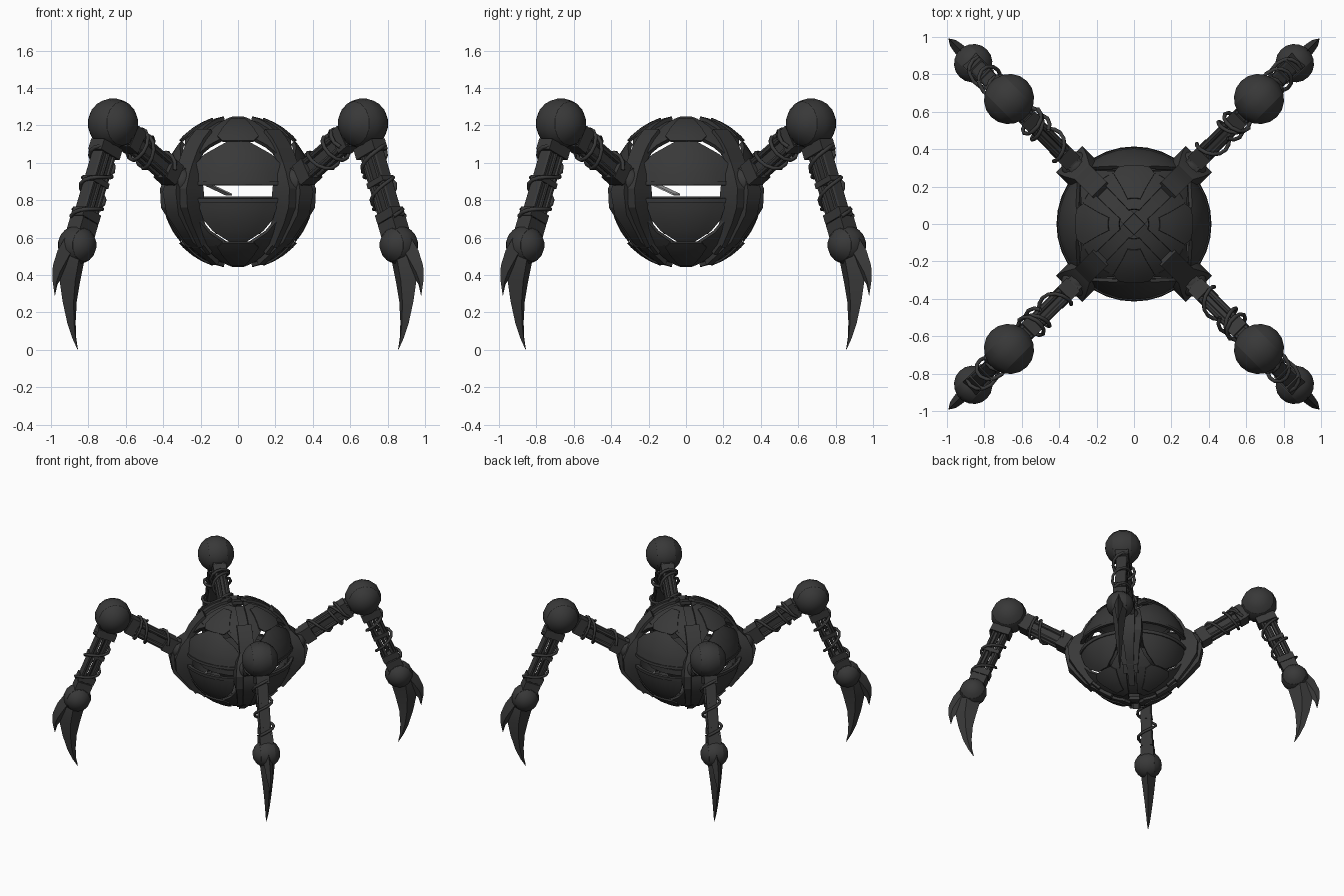
import bpy, bmesh, math
from mathutils import Vector, Matrix

cube = bpy.data.objects.get("Cube")
if cube:
    bpy.data.objects.remove(cube)

ZC = 0.845          # height of the body centre
Q = math.sqrt(2)    # legs lie on the diagonals


def material(name, grey):
    m = bpy.data.materials.new(name)
    m.use_nodes = True
    colour = (grey, grey, grey, 1)
    m.diffuse_color = colour
    m.node_tree.nodes["Principled BSDF"].inputs["Base Color"].default_value = colour
    return m


DARK = material("dark_metal", 0.04)
PALE = material("pale_metal", 0.45)


def place(name, data, angles):
    for i, a in enumerate(angles):
        ob = bpy.data.objects.new(f"{name}_{i + 1}", data)
        ob.rotation_euler.z = math.radians(a)
        bpy.context.collection.objects.link(ob)


SIDES = (0, 90, 180, 270)
DIAGONALS = (45, 135, 225, 315)


def finish(name, bm, angles=DIAGONALS, mat=DARK):
    bmesh.ops.recalc_face_normals(bm, faces=bm.faces)
    for f in bm.faces:
        f.smooth = True
    for e in bm.edges:
        e.smooth = e.calc_face_angle(0) < 0.5
    me = bpy.data.meshes.new(name)
    bm.to_mesh(me)
    bm.free()
    me.materials.append(mat)
    place(name, me, angles)


def loft(bm, rings):
    loops = [[bm.verts.new(p) for p in ring] for ring in rings]
    n = len(loops[0])
    for a, b in zip(loops, loops[1:]):
        for i in range(n):
            j = (i + 1) % n
            bm.faces.new((a[i], a[j], b[j], b[i]))
    bm.faces.new(loops[0])
    bm.faces.new(loops[-1][::-1])


def along(a, b):
    a, b = Vector(a), Vector(b)
    rot = (b - a).to_track_quat('Z', 'Y').to_matrix().to_4x4()
    return Matrix.Translation((a + b) / 2) @ rot, (b - a).length


def box(bm, a, b, w, h):
    m, d = along(a, b)
    bmesh.ops.create_cube(bm, size=1, matrix=m @ Matrix.Diagonal((w, h, d, 1)))


def rod(bm, a, b, r1, r2=None, n=10):
    m, d = along(a, b)
    bmesh.ops.create_cone(bm, cap_ends=True, segments=n, radius1=r1,
                          radius2=r1 if r2 is None else r2, depth=d, matrix=m)


# Curved shell panels: rows are (height, inner x, outer x) on the front side
def diag(h, R):
    return math.sqrt(max(R * R - h * h, 0) / 2) - 0.028


def panel(name, rows, R=0.41, t=0.022, mirror=False, n=6):
    bm = bmesh.new()
    for s in ((1, -1) if mirror else (1,)):
        rings = []
        for h, xa, xb in rows:
            xb = diag(h, R) if xb is None else xb
            arc = []
            for i in range(n + 1):
                x = s * (xa + (xb - xa) * i / n)
                arc.append(Vector((x, -math.sqrt(max(R * R - x * x - h * h, 0)), h)))
            inner = [p * (1 - t / R) for p in reversed(arc)]
            rings.append([p + Vector((0, 0, ZC)) for p in arc + inner])
        loft(bm, rings)
    finish(name, bm, SIDES)


def sym(*rows):
    return [(h, -w, w) for h, w in rows]


panel("upper_visor", sym((0.04, .25), (.10, .25), (.14, .235), (.2, .18),
                         (.245, .10), (.27, .055)), R=0.408)
panel("lower_visor", sym((-.04, .215), (-.09, .205), (-.15, .185), (-.21, .135),
                         (-.24, .09), (-.265, .05)), R=0.408)
panel("lower_visor_lip", sym((-.035, .22), (-.06, .21)), R=0.416)
panel("upper_visor_lip", sym((.035, .255), (.055, .255)), R=0.414)
panel("upper_flank", [(.06, .265, None), (.13, .26, None), (.2, .215, None),
                      (.25, .155, None), (.285, .09, None)], mirror=True, n=3)
panel("lower_flank", [(0, .235, None), (-.08, .225, None), (-.16, .205, None),
                      (-.22, .155, None), (-.25, .11, None), (-.29, .05, None)],
      mirror=True, n=3)
for s, label in ((1, "top"), (-1, "bottom")):
    wedge = [(h, diag(h, .41)) for h in (.285, .32, .35, .375, .392, .402)]
    panel(label + "_wedge", sym(*[(s * h, w) for h, w in wedge]))
    plate = [(.275, .085), (.3, .11), (.34, .085), (.37, .06), (.395, .035)]
    panel(label + "_plate", sym(*[(s * h, w) for h, w in plate]), R=0.419, t=0.012)


# Bands following the diagonal: steps are (elevation, half width, inner r, outer r)
def band(name, steps):
    bm = bmesh.new()
    rings = []
    for e, w, r0, r1 in steps:
        c, s = math.cos(math.radians(e)), math.sin(math.radians(e))
        rings.append([(r * c, y, ZC + r * s)
                      for r, y in ((r0, -w), (r1, -w), (r1, w), (r0, w))])
    loft(bm, rings)
    finish(name, bm)


band("spine", [(e, .04, .365, .39) for e in range(84, -85, -12)])
band("hip_mount", [(24, .05, .37, .42), (14, .085, .37, .46), (2, .1, .36, .49),
                   (-10, .1, .36, .49), (-22, .08, .37, .46), (-42, .06, .37, .445)])
band("hip_ridge", [(16, .04, .4, .5), (0, .05, .4, .52), (-14, .045, .4, .51),
                   (-36, .03, .4, .46), (-66, .022, .38, .43)])
for s in (1, -1):
    band("upper_rib" if s > 0 else "lower_rib",
         [(s * e, .055, .385, .425) for e in (22, 32, 42, 52)])

# Inner deck and the pale strip on it
bm = bmesh.new()
rod(bm, (0, 0, .78), (0, 0, .82), .30, n=16)
rod(bm, (0, 0, .62), (0, 0, .78), .12, .2, n=12)
finish("inner_deck", bm, (0,))
bm = bmesh.new()
box(bm, (.07, 0, .83), (.22, 0, .88), .05, .008)
finish("inner_strip", bm, (225,), PALE)

# Leg joints in the local frame: x outward, z up
HIP, KNEE, ANKLE = Vector((.44, 0, .9)), Vector((.945, 0, 1.21)), Vector((1.216, 0, .56))


def ball(name, centre, r, groove=0.006):
    bm = bmesh.new()
    bmesh.ops.create_uvsphere(bm, u_segments=14, v_segments=9, radius=r,
                              matrix=Matrix.Rotation(math.pi / 2, 4, 'X'))
    for lo, hi in ((-.35, .35), (.36, 1), (-1, -.36)):
        part = [f for f in bm.faces if lo <= f.calc_center_median().y / r <= hi]
        bmesh.ops.inset_region(bm, faces=part, thickness=r * .05, depth=groove)
    bmesh.ops.translate(bm, verts=bm.verts, vec=centre)
    finish(name, bm)


ball("hip_ball", HIP, .075, .003)
ball("knee_ball", KNEE, .13)
ball("ankle_ball", ANKLE, .098)

# Upper leg: core beam, rails and collars
bm = bmesh.new()
up = (KNEE - HIP).normalized()
side = Vector((-up.z, 0, up.x))
box(bm, HIP, KNEE, .05, .075)
for y in (-.028, .028):
    for o in (-.04, .04):
        off = side * o + Vector((0, y, 0))
        rod(bm, HIP + off + up * .05, KNEE + off, .018, n=8)
for t, length, w, h in ((.1, .08, .1, .12), (.66, .07, .1, .13), (.76, .04, .085, .11)):
    p = HIP.lerp(KNEE, t)
    box(bm, p, p + up * length, w, h)
finish("upper_leg", bm)

# Lower leg: two open rails, a side rod and sleeves
bm = bmesh.new()
down = (ANKLE - KNEE).normalized()
side2 = Vector((-down.z, 0, down.x))
for o in (-.036, .036):
    box(bm, KNEE + side2 * o, ANKLE + side2 * o, .06, .042)
    for y in (-.03, .03):
        off = side2 * o * 1.25 + Vector((0, y, 0))
        rod(bm, KNEE + off, ANKLE + off, .012, n=6)
rod(bm, KNEE + Vector((0, .03, 0)), ANKLE + Vector((0, .03, 0)), .012, n=8)
for t, length, w, h in ((.17, .06, .1, .15), (.46, .03, .085, .125),
                        (.72, .05, .09, .13), (.8, .07, .1, .12)):
    p = KNEE.lerp(ANKLE, t)
    box(bm, p, p + down * length, w, h)
finish("lower_leg", bm)


# Cables wound round the legs
def cable(name, a, b, radius, turns, phase):
    m, d = along(a, b)
    cu = bpy.data.curves.new(name, 'CURVE')
    cu.dimensions = '3D'
    cu.bevel_depth, cu.bevel_resolution = .011, 1
    steps = int(turns * 12)
    sp = cu.splines.new('POLY')
    sp.points.add(steps)
    for i, p in enumerate(sp.points):
        g = phase + math.tau * turns * i / steps
        p.co = (*(m @ Vector((radius * .85 * math.cos(g), radius * math.sin(g),
                              d * (i / steps - .5)))), 1)
    tmp = bpy.data.objects.new(name, cu)
    me = bpy.data.meshes.new_from_object(tmp)
    bpy.data.objects.remove(tmp)
    me.materials.clear()
    me.materials.append(DARK)
    for f in me.polygons:
        f.use_smooth = True
    place(name, me, DIAGONALS)


cable("upper_cable", HIP.lerp(KNEE, .2), HIP.lerp(KNEE, .72), .078, 1.6, 0)
cable("knee_cable", HIP.lerp(KNEE, .55), HIP.lerp(KNEE, .7), .085, 1.2, 2)
cable("lower_cable", KNEE.lerp(ANKLE, .22), KNEE.lerp(ANKLE, .8), .08, 2.2, 1)


# Claw: steps are (outer x, outer z, inner x, inner z, half thickness)
def blade(name, steps):
    bm = bmesh.new()
    rings = []
    for xo, zo, xi, zi, w in steps:
        xm, zm = (xo + xi) / 2 * Q, (zo + zi) / 2
        rings.append([(xo * Q, 0, zo), (xm, w, zm), (xi * Q, 0, zi), (xm, -w, zm)])
    loft(bm, rings)
    finish(name, bm)


blade("claw", [(.92, .6, .81, .54, .06), (.955, .5, .825, .46, .055),
               (.955, .38, .845, .36, .042), (.938, .26, .862, .26, .03),
               (.912, .14, .868, .15, .018), (.885, .06, .866, .07, .01),
               (.858, 0, .856, .003, .001)])
blade("barb", [(.925, .6, .87, .52, .035), (.965, .53, .91, .43, .03),
               (.99, .45, .945, .38, .022), (.993, .38, .965, .35, .012),
               (.98, .29, .978, .292, .001)])
